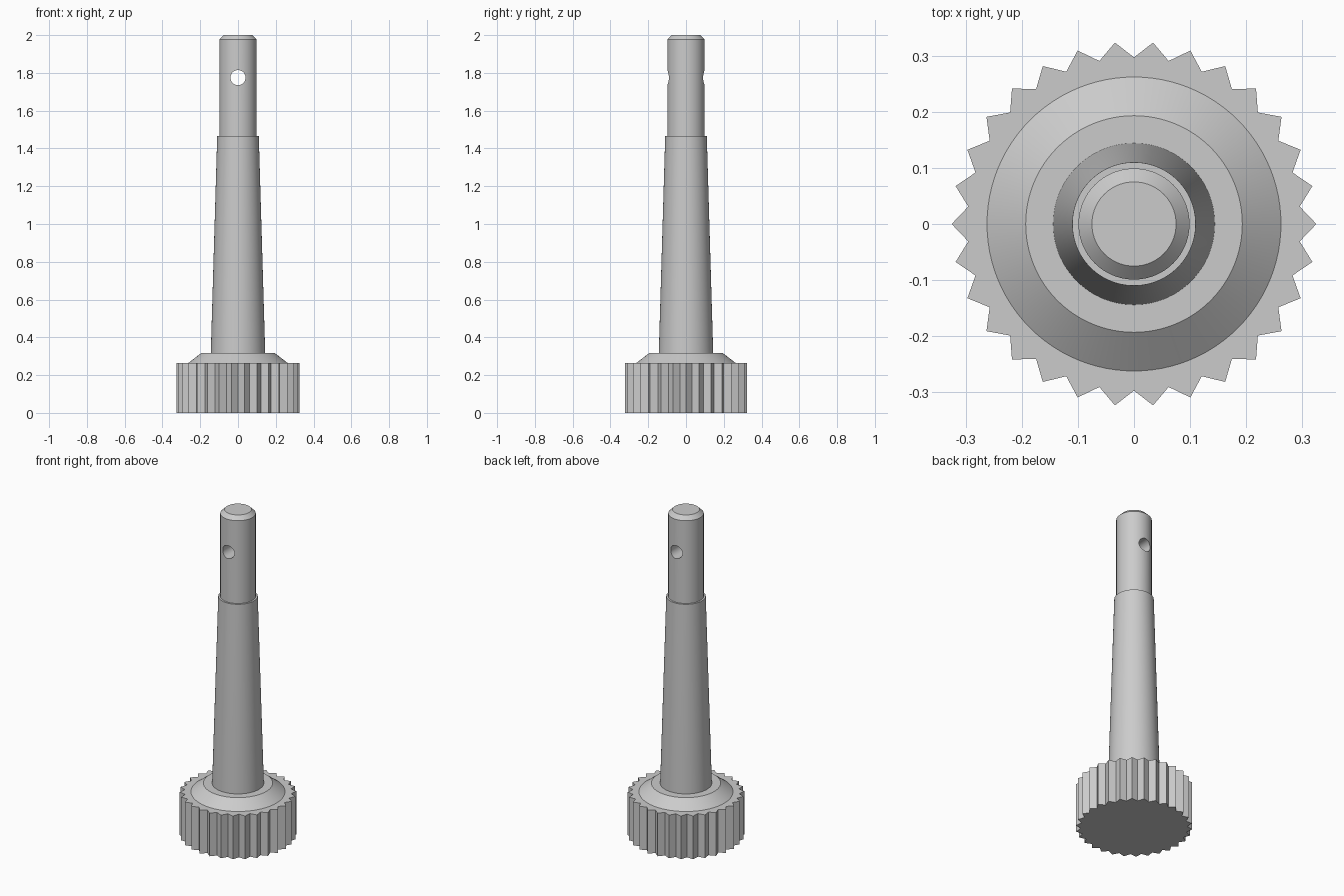
import bpy
import bmesh
from math import cos, sin, pi, radians

cube = bpy.data.objects.get("Cube")
if cube:
    bpy.data.objects.remove(cube, do_unlink=True)

steel = bpy.data.materials.new("light grey metal")
steel.use_nodes = True
grey = (0.6, 0.6, 0.6, 1)
steel.diffuse_color = grey
steel.node_tree.nodes["Principled BSDF"].inputs["Base Color"].default_value = grey


def ring(radii, z):
    """Points around the z axis, one per radius."""
    n = len(radii)
    return [(r * cos(2 * pi * i / n), r * sin(2 * pi * i / n), z)
            for i, r in enumerate(radii)]


def loft(name, rings):
    """Closed solid skinned through a stack of equal rings."""
    bm = bmesh.new()
    loops = [[bm.verts.new(p) for p in pts] for pts in rings]
    for low, high in zip(loops, loops[1:]):
        n = len(low)
        for i in range(n):
            j = (i + 1) % n
            bm.faces.new((low[i], low[j], high[j], high[i]))
    bm.faces.new(loops[0][::-1])
    bm.faces.new(loops[-1])
    mesh = bpy.data.meshes.new(name)
    bm.to_mesh(mesh)
    bm.free()
    obj = bpy.data.objects.new(name, mesh)
    bpy.context.collection.objects.link(obj)
    mesh.materials.append(steel)
    return obj


def lathe(name, profile, sides=96):
    return loft(name, [ring([r] * sides, z) for r, z in profile])


def activate(obj):
    bpy.ops.object.select_all(action="DESELECT")
    obj.select_set(True)
    bpy.context.view_layer.objects.active = obj


def smooth(obj):
    activate(obj)
    bpy.ops.object.shade_smooth_by_angle(angle=radians(20))


# Toothed knob: flat-sided V teeth, tip on +x
teeth = [0.325, 0.297] * 30
knob = loft("toothed_knob", [ring(teeth, 0), ring(teeth, 0.265)])

# Bevelled collar on the knob
collar = lathe("collar", [(0.262, 0.255), (0.262, 0.265), (0.193, 0.318)])
smooth(collar)

# Tapered shaft, stepping in to a straight chamfered pin
shaft = lathe("tapered_shaft", [
    (0.144, 0.3), (0.144, 0.318), (0.11, 1.467),
    (0.099, 1.467), (0.099, 1.976), (0.075, 2.0)])

# Cross hole through the pin, front to back
bpy.ops.mesh.primitive_cylinder_add(
    vertices=48, radius=0.04, depth=0.5,
    location=(0, 0, 1.775), rotation=(pi / 2, 0, 0))
drill = bpy.context.object
drill.name = "hole_cutter"
drill.hide_render = True
drill.data.materials.append(steel)

cut = shaft.modifiers.new("cross hole", "BOOLEAN")
cut.operation = "DIFFERENCE"
cut.solver = "EXACT"
cut.object = drill
activate(shaft)
bpy.ops.object.modifier_apply(modifier=cut.name)
bpy.data.objects.remove(drill, do_unlink=True)
smooth(shaft)
